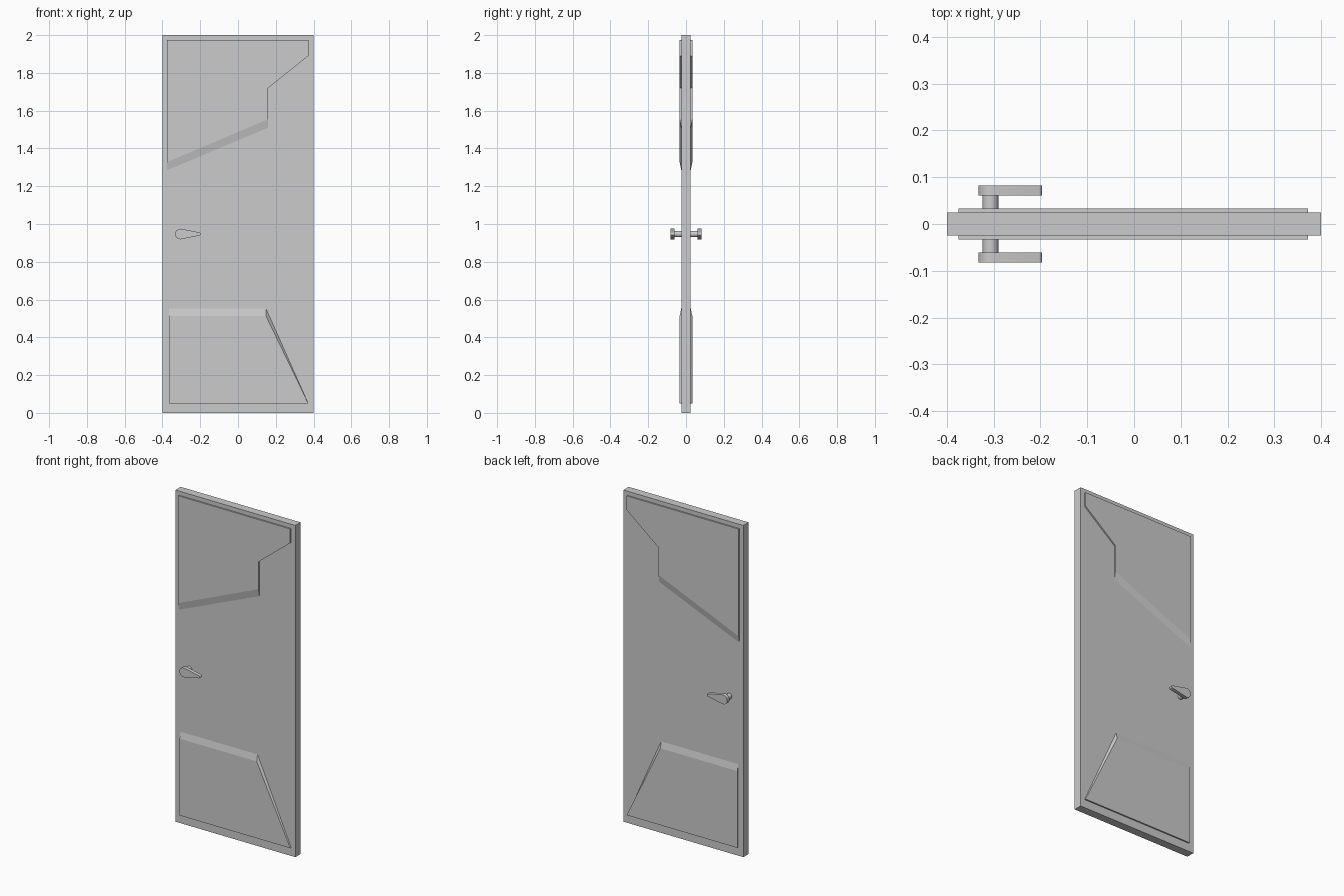
import bpy, bmesh, math

if "Cube" in bpy.data.objects:
    bpy.data.objects.remove(bpy.data.objects["Cube"])


def loft(name, base, top, y0, y1, smooth=False):
    """Solid between two matching x-z outlines at depths y0 and y1, mirrored to the back."""
    bm = bmesh.new()
    a = [bm.verts.new((x, y0, z)) for x, z in base]
    b = [bm.verts.new((x, y1, z)) for x, z in top]
    n = len(a)
    bm.faces.new(a)
    bm.faces.new(b[::-1])
    for i in range(n):
        j = (i + 1) % n
        bm.faces.new((a[i], b[i], b[j], a[j]))
    bmesh.ops.recalc_face_normals(bm, faces=bm.faces)
    mesh = bpy.data.meshes.new(name)
    bm.to_mesh(mesh)
    bm.free()
    ob = bpy.data.objects.new(name, mesh)
    bpy.context.collection.objects.link(ob)
    mod = ob.modifiers.new("both_sides", 'MIRROR')
    mod.use_axis = (False, True, False)
    mod.use_mirror_merge = False
    if smooth:
        bpy.ops.object.select_all(action='DESELECT')
        bpy.context.view_layer.objects.active = ob
        ob.select_set(True)
        bpy.ops.object.shade_smooth_by_angle(angle=math.radians(35))
    return ob


def arc(cx, cz, r, start, end, n):
    return [(cx + r * math.cos(math.radians(start + (end - start) * i / n)),
             cz + r * math.sin(math.radians(start + (end - start) * i / n)))
            for i in range(n + 1)]


FACE, RAISED = -0.025, -0.0335

# Door slab
bpy.ops.mesh.primitive_cube_add(size=1, location=(0, 0, 1))
slab = bpy.context.object
slab.name = "door_slab"
slab.scale = (0.8, 0.05, 2)
bpy.ops.object.transform_apply(location=False, rotation=False, scale=True)

# Upper panel, sloped along its lower edge
rim = [(-0.375, 1.975), (0.372, 1.975), (0.372, 1.89), (0.16, 1.72)]
loft("upper_panel", rim + [(0.16, 1.51), (-0.375, 1.285)],
     rim + [(0.16, 1.555), (-0.375, 1.328)], FACE, RAISED)

# Lower panel, sloped along its top edge
foot = [(-0.366, 0.05), (0.372, 0.05)]
loft("lower_panel", foot + [(0.148, 0.552), (-0.366, 0.552)],
     foot + [(0.148, 0.513), (-0.366, 0.513)], FACE, RAISED)

# Handle post and tapered lever
post = arc(-0.307, 0.947, 0.017, 0, 345, 23)
loft("handle_post", post, post, FACE, -0.061, True)
lever = arc(-0.305, 0.947, 0.028, 79, 281, 16) + arc(-0.205, 0.947, 0.008, -79, 79, 10)
loft("handle_lever", lever, lever, -0.061, -0.0827, True)
